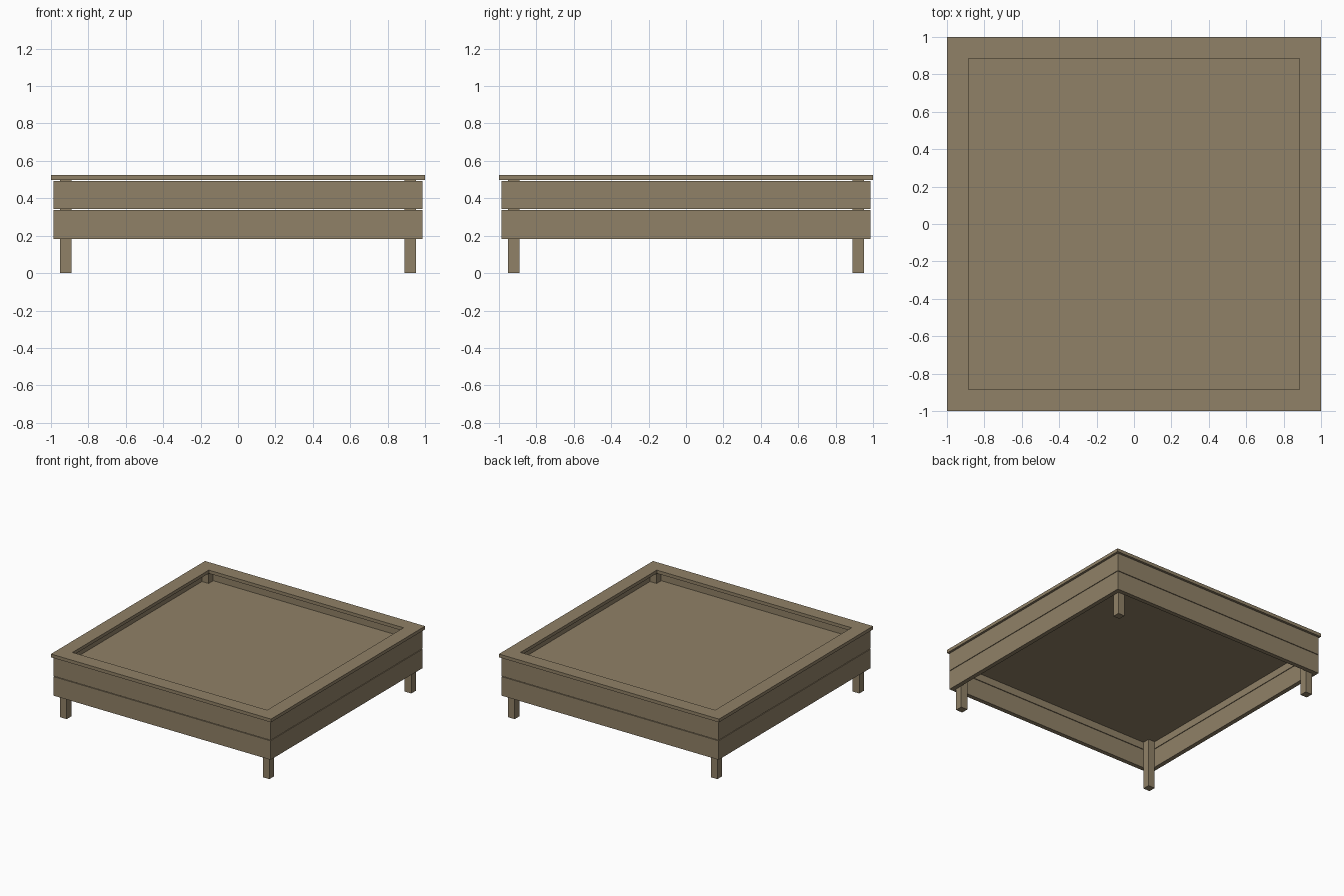
import bpy

if "Cube" in bpy.data.objects:
    bpy.data.objects.remove(bpy.data.objects["Cube"])

# One flat wood colour for the whole bed
wood = bpy.data.materials.new("weathered wood")
wood.diffuse_color = (0.28, 0.22, 0.135, 1)
wood.use_nodes = True
wood.node_tree.nodes["Principled BSDF"].inputs["Base Color"].default_value = wood.diffuse_color


def box(name, x, y, z):
    """Box from (min, max) ranges."""
    lo, hi = zip(x, y, z)
    bpy.ops.mesh.primitive_cube_add(size=1, location=[(a + b) / 2 for a, b in zip(lo, hi)])
    ob = bpy.context.object
    ob.name = name
    ob.scale = [b - a for a, b in zip(lo, hi)]
    bpy.ops.object.transform_apply(location=False, rotation=False, scale=True)
    ob.data.materials.append(wood)
    return ob


def frame(name, outer, inner, z):
    """Four butt-jointed boards: front and back run full length."""
    for label, s in (("front", -1), ("back", 1)):
        box(f"{label}_{name}", (-outer, outer), sorted((s * inner, s * outer)), z)
    for label, s in (("left", -1), ("right", 1)):
        box(f"{label}_{name}", sorted((s * inner, s * outer)), (-inner, inner), z)


# Two courses of side boards with a narrow gap between them
frame("lower_board", 0.987, 0.951, (0.182, 0.338))
frame("upper_board", 0.987, 0.951, (0.343, 0.493))

# Flat rim on top
frame("rim", 1.0, 0.885, (0.498, 0.525))

# Corner legs, running up inside the boards to the rim
for fb, sy in (("front", -1), ("back", 1)):
    for lr, sx in (("left", -1), ("right", 1)):
        box(f"{fb}_{lr}_leg", sorted((sx * 0.891, sx * 0.951)),
            sorted((sy * 0.891, sy * 0.951)), (0, 0.498))

# Floor panel
box("floor_panel", (-0.951, 0.951), (-0.951, 0.951), (0.402, 0.411))
